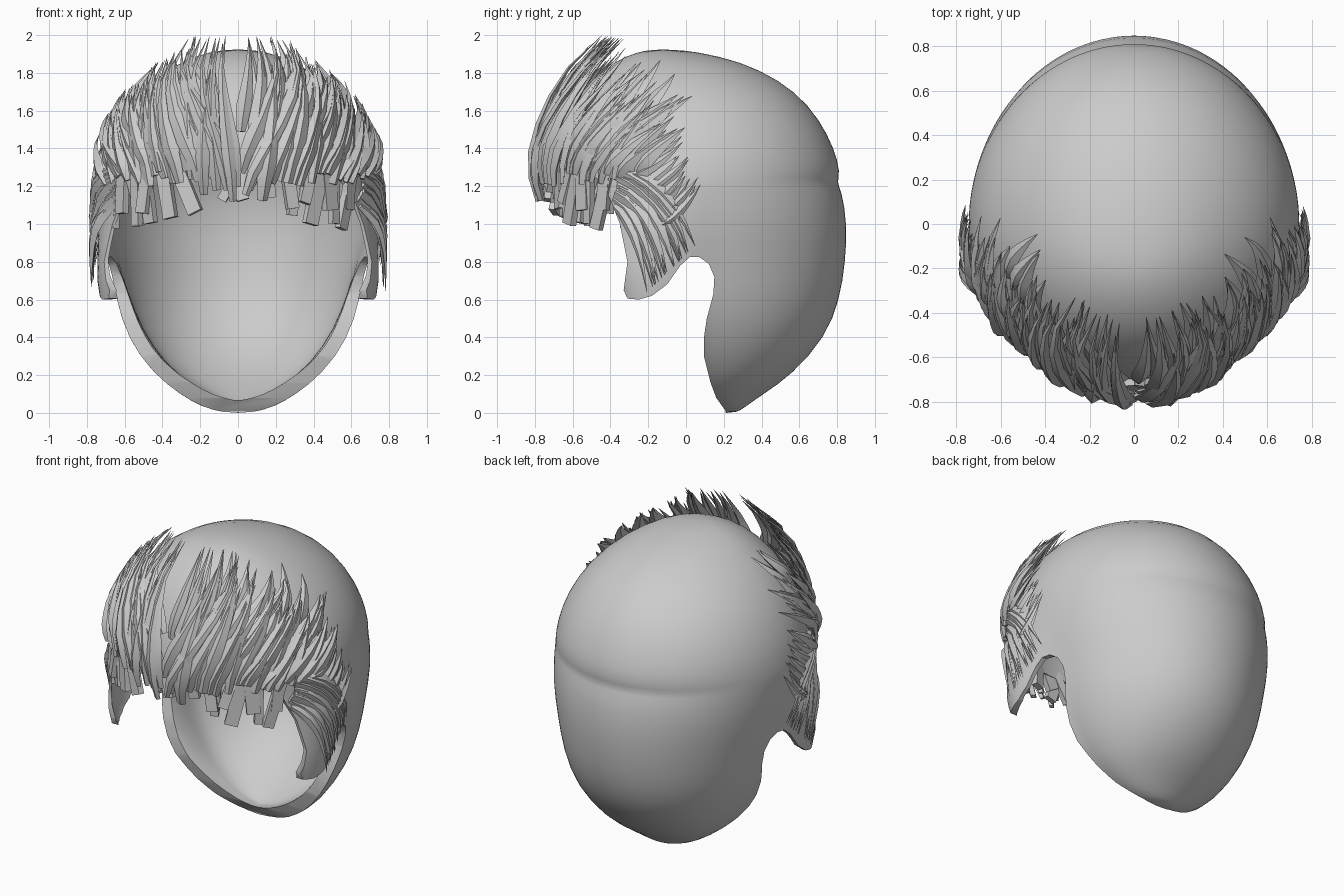
import bpy, bmesh, math, random
from mathutils import Vector

random.seed(11)
if "Cube" in bpy.data.objects:
    bpy.data.objects.remove(bpy.data.objects["Cube"])

grey = bpy.data.materials.new("hair grey")
grey.use_nodes = True
grey.diffuse_color = (0.6, 0.6, 0.6, 1)
grey.node_tree.nodes["Principled BSDF"].inputs["Base Color"].default_value = (0.6, 0.6, 0.6, 1)

# Head rings: height, centre y, half width, front y, back y
RINGS = [(0, .22, .07, .16, .27), (.03, .2, .19, .0, .31), (.1, .18, .31, -.15, .41),
         (.2, .15, .44, -.3, .56), (.4, .1, .575, -.45, .74), (.6, .08, .645, -.58, .815),
         (.8, .05, .685, -.64, .845), (1, .02, .735, -.68, .855), (1.18, 0, .745, -.71, .825),
         (1.22, 0, .745, -.71, .798), (1.27, 0, .74, -.71, .82), (1.4, 0, .715, -.69, .785),
         (1.55, 0, .645, -.64, .71), (1.7, -.02, .53, -.56, .585), (1.82, -.06, .37, -.44, .39),
         (1.89, -.1, .23, -.32, .18), (1.925, -.13, .08, -.2, -.04)]


def clamp(v, a=0.0, b=1.0):
    return max(a, min(b, v))


def lerp(a, b, t):
    return a + (b - a) * t


def ring_at(z):
    z = clamp(z, RINGS[0][0], RINGS[-1][0])
    for a, b in zip(RINGS, RINGS[1:]):
        if z <= b[0]:
            t = (z - a[0]) / (b[0] - a[0])
            return [lerp(p, q, t) for p, q in zip(a, b)]


def surf(angle, z, inset=0.0):
    """Point on the head; angle 0 is the front, positive toward +x."""
    _, yc, w, f, b = ring_at(z)
    c = math.cos(angle)
    reach = (yc - f if c > 0 else b - yc) - inset
    y = yc - max(reach, .01) * c
    # the sideburns stand out from the lower head
    flare = 1 + .38 * clamp((.1 - y) / .4) * clamp((1.08 - z) / .46)
    return Vector((max(w - inset, .01) * math.sin(angle) * flare, y, z))


def angle_of(y, z):
    _, yc, w, f, b = ring_at(z)
    return math.acos(clamp((yc - y) / (yc - f if y < yc else b - yc), -1, 1))


def to_object(bm, name):
    bmesh.ops.recalc_face_normals(bm, faces=bm.faces)
    mesh = bpy.data.meshes.new(name)
    bm.to_mesh(mesh)
    bm.free()
    ob = bpy.data.objects.new(name, mesh)
    bpy.context.collection.objects.link(ob)
    mesh.materials.append(grey)
    return ob


def skin(bm, loops):
    """Join a list of equal vertex loops into a capped tube."""
    n = len(loops[0])
    for a, b in zip(loops, loops[1:]):
        for i in range(n):
            bm.faces.new((a[i], a[(i + 1) % n], b[(i + 1) % n], b[i]))
    bm.faces.new(loops[0])
    bm.faces.new(loops[-1])


def head_solid(name, inset, lip, floor):
    """Closed head; the lip is extra inset around the rim of the nape."""
    bm = bmesh.new()
    n, loops = 64, []
    for r in RINGS:
        loop = []
        for i in range(n):
            a = math.tau * i / n
            near = clamp(1.5 - abs(surf(a, r[0]).y - .14) / .14) * clamp((.85 - r[0]) / .2)
            p = surf(a, r[0], inset + lip * near)
            p.z = lerp(floor, RINGS[-1][0] - inset, r[0] / RINGS[-1][0])
            loop.append(bm.verts.new(p))
        loops.append(loop)
    skin(bm, loops)
    ob = to_object(bm, name)
    ob.modifiers.new("round", "SUBSURF").levels = 1
    return ob


def smooth(ob, degrees):
    bpy.ops.object.select_all(action="DESELECT")
    ob.select_set(True)
    bpy.context.view_layer.objects.active = ob
    bpy.ops.object.shade_smooth_by_angle(angle=math.radians(degrees))


# Cap: hollow head with the face and ear openings cut through from the side
cap = head_solid("hair_cap", 0, 0, 0)
hollow = head_solid("hollow_cutter", .015, .045, .06)
OPENING = [(-1.2, -.2), (.21, -.2), (.21, .01), (.16, .08), (.13, .16), (.095, .3), (.095, .4),
           (.11, .5), (.145, .63), (.15, .72), (.12, .79), (.07, .825), (.02, .825), (-.03, .78),
           (-.1, .68), (-.18, .62), (-.25, .6), (-.31, .605), (-.33, .65), (-.31, .8),
           (-.35, 1), (-.41, 1.15), (-.48, 1.25), (-1.2, 1.27)]
bm = bmesh.new()
skin(bm, [[bm.verts.new((x, y, z)) for y, z in OPENING] for x in (-1.2, 1.2)])
opening = to_object(bm, "face_cutter")
for cutter in (hollow, opening):
    cutter.hide_render = True
    mod = cap.modifiers.new("cut", "BOOLEAN")
    mod.operation, mod.object, mod.solver = "DIFFERENCE", cutter, "EXACT"
bpy.context.view_layer.update()
baked = bpy.data.meshes.new_from_object(cap.evaluated_get(bpy.context.evaluated_depsgraph_get()))
cap.modifiers.clear()
cap.data = baked
for cutter in (hollow, opening):
    bpy.data.objects.remove(cutter)
smooth(cap, 40)


def lock(bm, path, width, thick, blunt=False):
    """Tapered diamond-section strand along a path."""
    loops, last = [], len(path) - 1
    for i, p in enumerate(path):
        t = i / last
        tangent = (path[min(i + 1, last)] - path[max(i - 1, 0)]).normalized()
        out = (p - Vector((0, 0, 1.1))).normalized()
        side = tangent.cross(out).normalized()
        out = side.cross(tangent)
        s = 1 if blunt else max(.03, min(.6 + 1.6 * t, 1.25 * (1 - t ** 1.8)))
        if blunt:
            corners = [(1, 1), (-1, 1), (-1, -1), (1, -1)]
        else:
            corners = [(1, 0), (.1, 1), (-1, 0), (0, -1)]
        loops.append([bm.verts.new(p + side * a * width * s + out * b * thick * s)
                      for a, b in corners])
    skin(bm, loops)


def outward(p, amount):
    return p + Vector((p.x, p.y, 0)).normalized() * amount


# Swept fringe: rows of locks rising from the hairline and fanning away from the middle
bm = bmesh.new()
for start, count, lift in [(1.22, 42, .085), (1.32, 38, .075), (1.44, 34, .06), (1.56, 24, .05)]:
    for i in range(count):
        deg = lerp(-70, 70, (i + random.uniform(.1, .9)) / count)
        side = abs(deg) / 70
        middle = clamp(1 - abs(deg) / 25)
        turn = math.copysign(random.uniform(lerp(14, -14, middle), lerp(30, 42, middle)), deg)
        top = 2.0 - .5 * side ** 1.1 - random.uniform(0, .24)
        z0 = start + random.uniform(-.04, .05) - .1 * middle + .02 * side
        top = max(top, z0 + .18)
        thick = lift * lerp(1.65, .5, clamp(side * 1.7)) + random.uniform(-.015, .015)
        path = []
        for k in range(7):
            t = k / 6
            p = surf(math.radians(deg + turn * t ** 1.5), lerp(z0, min(top, 1.85), t))
            p = outward(p, thick * (.6 + 1.1 * t - 1.35 * t * t) + .015 * t)
            p.z += (.15 - .1 * side) * t * t
            path.append(p)
        lock(bm, path, random.uniform(.03, .052), random.uniform(.018, .03))
fringe = to_object(bm, "swept_fringe")
smooth(fringe, 35)

# Blunt chunks hanging under the hairline, clustered at the middle and over the brows
bm = bmesh.new()
for deg in (-62, -57, -52, -47, -43, -38, -33, -28, -2, 2, 7, 12, 20, 26, 31, 36, 41, 46, 52, 58):
    a = math.radians(deg + random.uniform(-2, 2))
    low = lerp(1.13, 1.03, clamp((abs(deg) - 10) / 25)) + random.uniform(-.06, .07)
    lean = math.radians(random.uniform(-3, 10) * (-1 if deg > 0 else 1))
    top, end = surf(a, 1.33), surf(a + lean, 1.2)
    end.z = low
    lock(bm, [outward(top, .01), outward(end, random.uniform(-.02, .03))],
         random.uniform(.024, .042), .018, blunt=True)
chunks = to_object(bm, "hairline_chunks")

# Temple locks: one fan combed down past the ear, one flicked up and back
bm = bmesh.new()


def temple_lock(sign, start, bend, end, lift):
    path = []
    for k in range(7):
        t = k / 6
        y, z = [(1 - t) ** 2 * a + 2 * t * (1 - t) * b + t * t * c
                for a, b, c in zip(start, bend, end)]
        p = outward(surf(angle_of(y, z), z), lift * (.6 + 1.6 * t * (1 - t)))
        path.append(Vector((p.x * sign, p.y, p.z)))
    lock(bm, path, random.uniform(.028, .042), .018)


for sign in (-1, 1):
    for i in range(20):
        t = (i + random.random()) / 20
        j = random.uniform(-.03, .03)
        temple_lock(sign, (-.35 + j, lerp(1.08, 1.3, t)),
                    (lerp(-.26, -.08, t), lerp(1.02, 1.24, t) + j),
                    (lerp(-.2, .04, t) + j, lerp(.64, .88, t) + j), random.uniform(.02, .04))
    for i in range(13):
        t = (i + random.random()) / 13
        j = random.uniform(-.03, .03)
        temple_lock(sign, (lerp(-.12, -.34, t), lerp(.96, 1.3, t) + j),
                    (lerp(-.02, -.2, t), lerp(1.02, 1.33, t)),
                    (lerp(.07, -.06, t) + j, lerp(1.18, 1.47, t) + j), random.uniform(.015, .035))
temples = to_object(bm, "temple_locks")
smooth(temples, 35)
